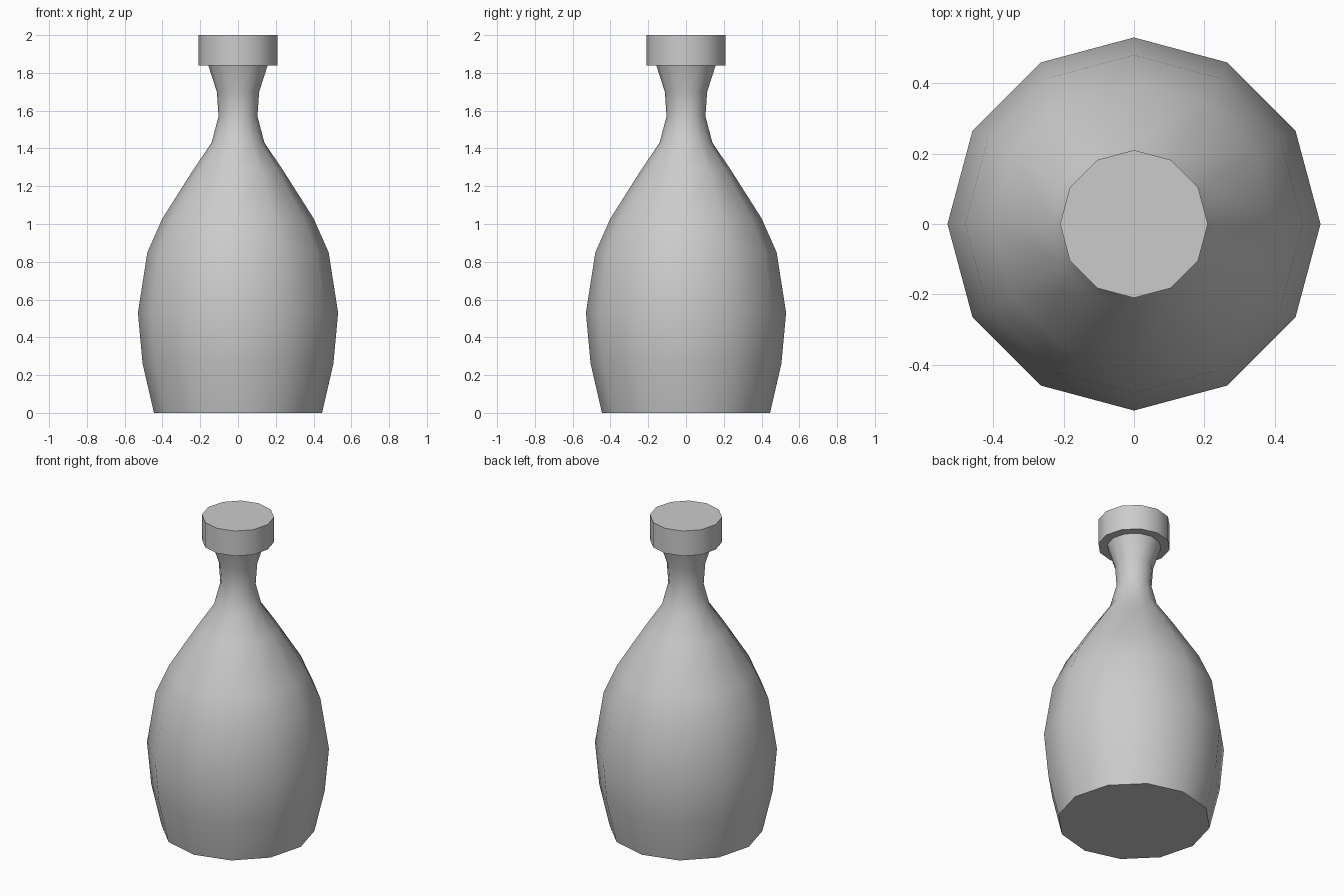
import bpy, bmesh, math

if "Cube" in bpy.data.objects:
    bpy.data.objects.remove(bpy.data.objects["Cube"])

SIDES = 12


def lathe(name, profile):
    """Closed 12-sided turned solid from (radius, height) points."""
    bm = bmesh.new()
    rings = []
    for r, z in profile:
        rings.append([bm.verts.new((r * math.cos(2 * math.pi * i / SIDES),
                                    r * math.sin(2 * math.pi * i / SIDES), z))
                      for i in range(SIDES)])
    for a, b in zip(rings, rings[1:]):
        for i in range(SIDES):
            j = (i + 1) % SIDES
            bm.faces.new((a[i], a[j], b[j], b[i]))
    bm.faces.new(rings[0][::-1])
    bm.faces.new(rings[-1])
    mesh = bpy.data.meshes.new(name)
    bm.to_mesh(mesh)
    bm.free()
    obj = bpy.data.objects.new(name, mesh)
    bpy.context.collection.objects.link(obj)
    bpy.ops.object.select_all(action='DESELECT')
    obj.select_set(True)
    bpy.context.view_layer.objects.active = obj
    bpy.ops.object.shade_smooth_by_angle(angle=math.radians(40))
    return obj


# Bottle body with narrow flared neck
lathe("bottle_body", [(0.445, 0), (0.505, 0.26), (0.53, 0.53), (0.48, 0.85),
                      (0.40, 1.03), (0.235, 1.29), (0.14, 1.43),
                      (0.103, 1.57), (0.112, 1.70), (0.157, 1.84)])

# Cap on the neck
lathe("bottle_cap", [(0.21, 1.84), (0.21, 2.0)])
